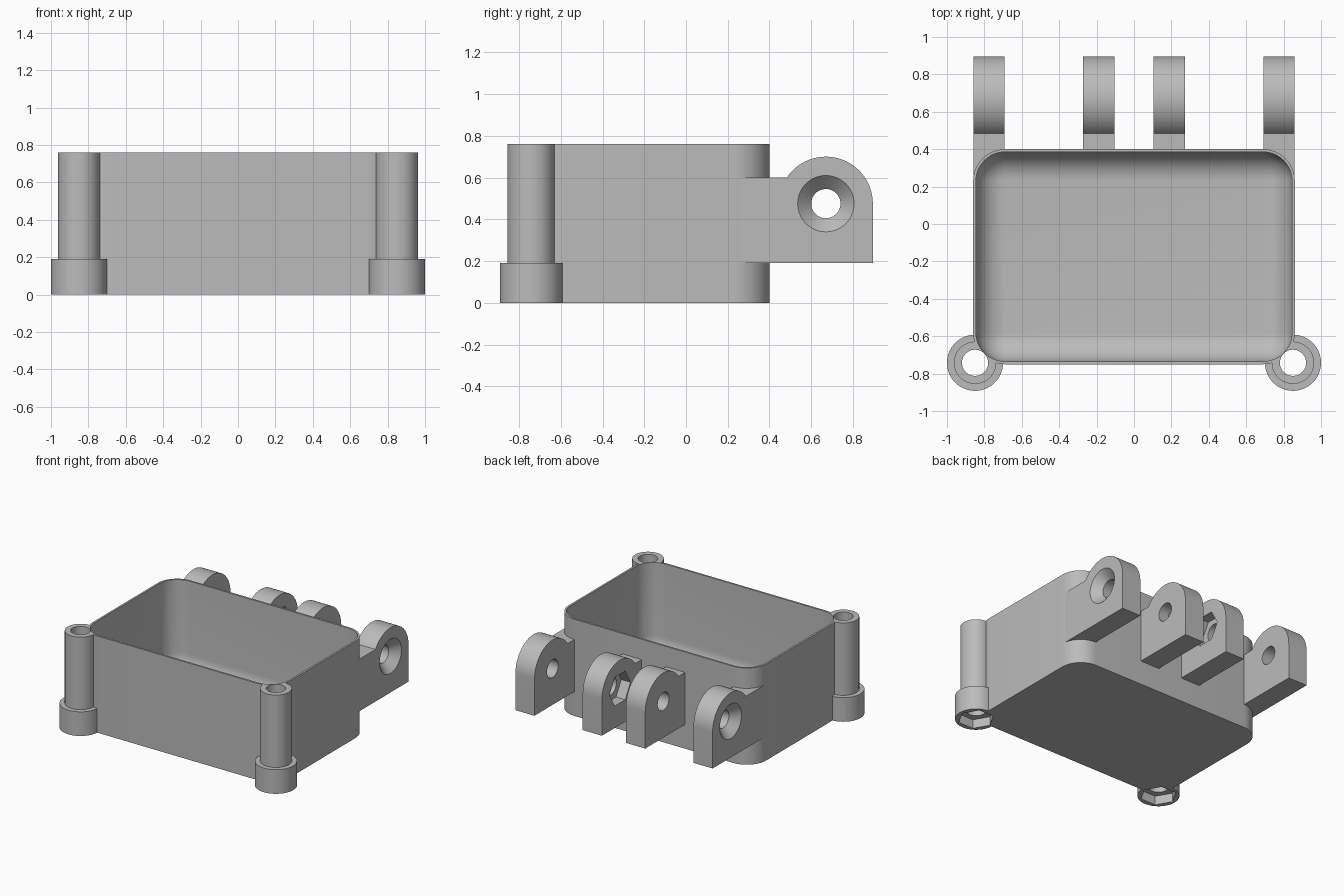
import bpy, bmesh
from math import sin, cos, pi, asin, radians
from mathutils import Vector

if "Cube" in bpy.data.objects:
    bpy.data.objects.remove(bpy.data.objects["Cube"], do_unlink=True)

grey = bpy.data.materials.new("plain_grey")
grey.use_nodes = True
colour = (0.5, 0.5, 0.5, 1)
grey.diffuse_color = colour
grey.node_tree.nodes["Principled BSDF"].inputs["Base Color"].default_value = colour

cutters = []


def loft(name, rings, cutter=False):
    """Skin a stack of equal-length rings and cap both ends."""
    bm = bmesh.new()
    rows = [[bm.verts.new(p) for p in ring] for ring in rings]
    n = len(rows[0])
    for a, b in zip(rows, rows[1:]):
        for i in range(n):
            j = (i + 1) % n
            bm.faces.new((a[i], a[j], b[j], b[i]))
    bm.faces.new(rows[0])
    bm.faces.new(rows[-1])
    bmesh.ops.remove_doubles(bm, verts=bm.verts, dist=1e-5)
    bmesh.ops.recalc_face_normals(bm, faces=bm.faces)
    mesh = bpy.data.meshes.new(name)
    bm.to_mesh(mesh)
    bm.free()
    obj = bpy.data.objects.new(name, mesh)
    bpy.context.collection.objects.link(obj)
    if cutter:
        obj.hide_render = True
        cutters.append(obj)
    return obj


def circle(r, sides=64):
    return [(r * cos(2 * pi * i / sides), r * sin(2 * pi * i / sides)) for i in range(sides)]


def flat(points, z, x=0, y=0):
    return [Vector((x + a, y + b, z)) for a, b in points]


def upright(points, x, y=0, z=0):
    return [Vector((x, y + a, z + b)) for a, b in points]


def rounded_rect(r, core_x, core_y, steps=12):
    """Outline at distance r around a fixed core rectangle."""
    pts = []
    for k, (sx, sy) in enumerate([(1, 1), (-1, 1), (-1, -1), (1, -1)]):
        for i in range(steps + 1):
            t = (k + i / steps) * pi / 2
            pts.append((sx * core_x + r * cos(t), sy * core_y + r * sin(t)))
    return pts


def finish(obj, cuts):
    """Cut the part, bake the result, shade it and colour it."""
    for c in cuts:
        mod = obj.modifiers.new("cut", "BOOLEAN")
        mod.operation = "DIFFERENCE"
        mod.solver = "EXACT"
        mod.object = c
    deps = bpy.context.evaluated_depsgraph_get()
    mesh = bpy.data.meshes.new_from_object(obj.evaluated_get(deps))
    obj.modifiers.clear()
    obj.data = mesh
    mesh.name = obj.name
    mesh.materials.clear()
    mesh.materials.append(grey)
    bpy.ops.object.select_all(action="DESELECT")
    obj.select_set(True)
    bpy.context.view_layer.objects.active = obj
    bpy.ops.object.shade_smooth_by_angle(angle=radians(30))


HEIGHT, MID_Y = 0.76, -0.175
CORE_X, CORE_Y, OUTER, INNER = 0.69, 0.405, 0.17, 0.155
POST_X, POST_Y, BORE = 0.85, -0.742, 0.07
PIN_Y, PIN_Z, LUG_R = 0.67, 0.475, 0.225

# Tray body and its cavity, which has a rounded floor edge
outline = rounded_rect(OUTER, CORE_X, CORE_Y)
body = loft("tray_body", [flat(outline, z, 0, MID_Y) for z in (0, HEIGHT)])
floor = 0.03
rings = []
for i in range(13):
    t = i / 12 * pi / 2
    rings.append(flat(rounded_rect(INNER * sin(t), CORE_X, CORE_Y),
                      floor + INNER * (1 - cos(t)), 0, MID_Y))
rings.append(flat(rounded_rect(INNER, CORE_X, CORE_Y), HEIGHT + 0.1, 0, MID_Y))
cavity = loft("cavity_cutter", rings, True)

# Front corner screw posts with a wider foot and a hexagonal nut pocket
body_cuts = [cavity]
parts = []
for side, s in (("left", 1), ("right", -1)):
    x = s * POST_X
    post = loft(side + "_screw_post", [
        flat(circle(r), z, x, POST_Y)
        for r, z in ((0.15, 0), (0.15, 0.19), (0.113, 0.19), (0.113, HEIGHT))])
    bore = loft("bore_cutter", [flat(circle(BORE), z, x, POST_Y) for z in (-0.1, 1)], True)
    nut = loft("nut_cutter", [flat(circle(0.13, 6), z, x, POST_Y) for z in (-0.1, 0.07)], True)
    body_cuts += [bore, nut]
    parts.append((post, [cavity, bore, nut]))

# Hinge lugs: outer pair countersunk, inner pair with nut pockets
shoulder = pi - asin(0.125 / LUG_R)


def lug(name, x0, x1, root):
    profile = [(root, 0.19), (PIN_Y + LUG_R, 0.19)]
    for i in range(33):
        t = shoulder * i / 32
        profile.append((PIN_Y + LUG_R * cos(t), PIN_Z + LUG_R * sin(t)))
    profile.append((root, 0.6))
    return loft(name, [upright(profile, x) for x in (x0, x1)])


pin = loft("pin_cutter", [upright(circle(BORE), x, PIN_Y, PIN_Z) for x in (-1.2, 1.2)], True)
for side, s in (("left", 1), ("right", -1)):
    outer = lug(side + "_outer_hinge_lug", s * 0.692, s * 0.858, 0.2)
    sink = loft("countersink_cutter", [
        upright(circle(r), s * x, PIN_Y, PIN_Z)
        for r, x in ((0.069, 0.792), (0.137, 0.86))], True)
    parts.append((outer, [cavity, pin, sink]))
    inner = lug(side + "_inner_hinge_lug", s * 0.105, s * 0.272, 0.39)
    pocket = loft("pocket_cutter", [
        upright(circle(0.13, 6), s * x, PIN_Y, PIN_Z) for x in (0.05, 0.185)], True)
    parts.append((inner, [pin, pocket]))

finish(body, body_cuts)
for obj, cuts in parts:
    finish(obj, cuts)
for c in cutters:
    bpy.data.objects.remove(c, do_unlink=True)
